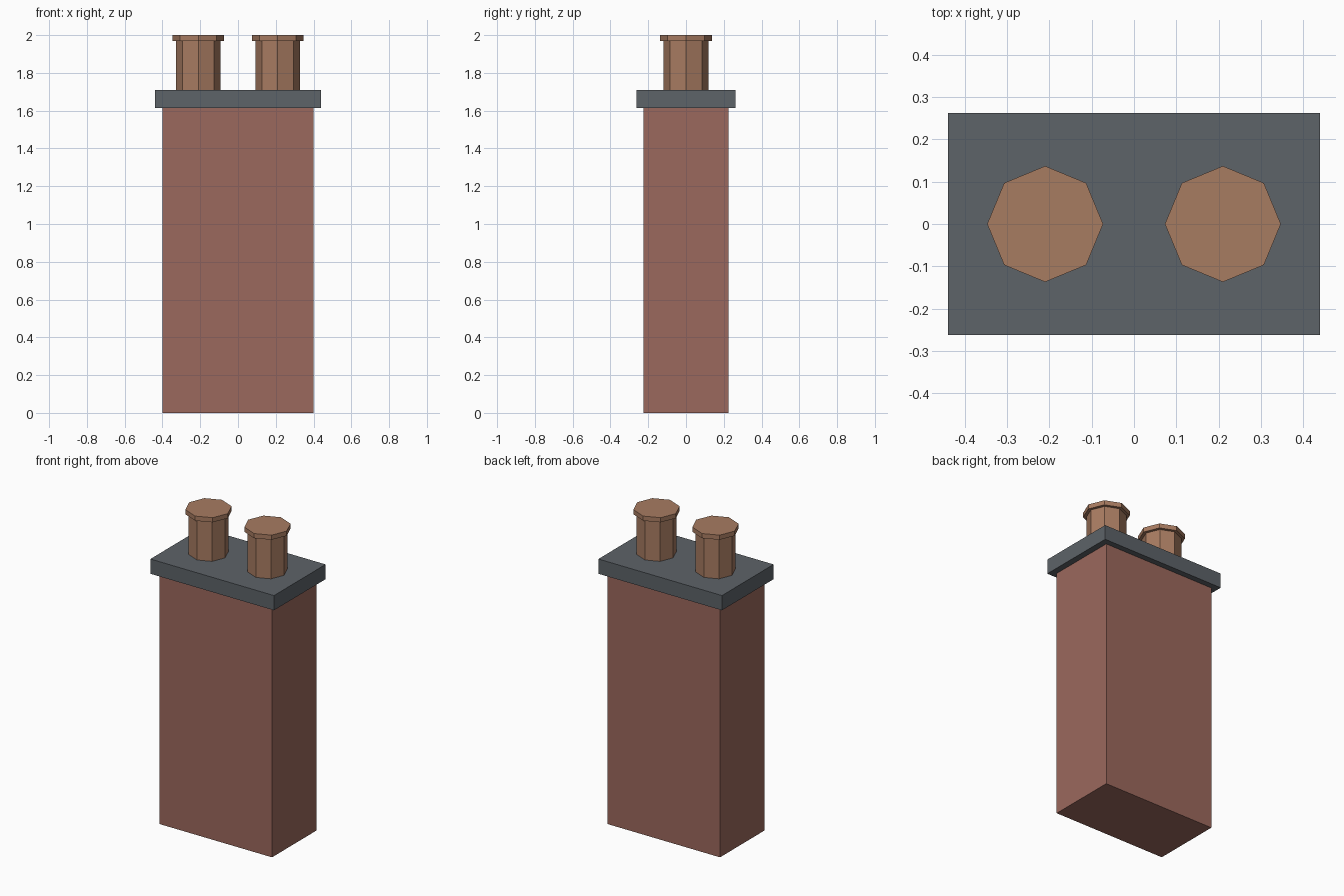
import bpy

if "Cube" in bpy.data.objects:
    bpy.data.objects.remove(bpy.data.objects["Cube"])


def material(name, rgb):
    mat = bpy.data.materials.new(name)
    mat.diffuse_color = (*rgb, 1)
    mat.use_nodes = True
    mat.node_tree.nodes["Principled BSDF"].inputs["Base Color"].default_value = mat.diffuse_color
    return mat


BRICK = material("brick", (0.33, 0.14, 0.11))
STONE = material("stone", (0.11, 0.125, 0.14))
CLAY = material("clay", (0.39, 0.20, 0.12))


def finish(name, mat):
    obj = bpy.context.object
    obj.name = name
    obj.data.materials.append(mat)
    bpy.ops.object.transform_apply(location=False, rotation=False, scale=True)


def box(name, width, depth, z0, z1, mat):
    bpy.ops.mesh.primitive_cube_add(size=1, location=(0, 0, (z0 + z1) / 2))
    bpy.context.object.scale = (width, depth, z1 - z0)
    finish(name, mat)


def octagon(name, x, radius, z0, z1, mat):
    bpy.ops.mesh.primitive_cylinder_add(
        vertices=8, radius=radius, depth=z1 - z0, location=(x, 0, (z0 + z1) / 2))
    finish(name, mat)


# Brick stack and overhanging cap slab
box("chimney_stack", 0.80, 0.45, 0.0, 1.615, BRICK)
box("cap_slab", 0.88, 0.525, 1.615, 1.71, STONE)

# Two octagonal clay pots with wider rims
for side, x in (("left", -0.21), ("right", 0.21)):
    octagon(f"{side}_pot", x, 0.118, 1.71, 1.97, CLAY)
    octagon(f"{side}_pot_rim", x, 0.137, 1.97, 2.0, CLAY)
